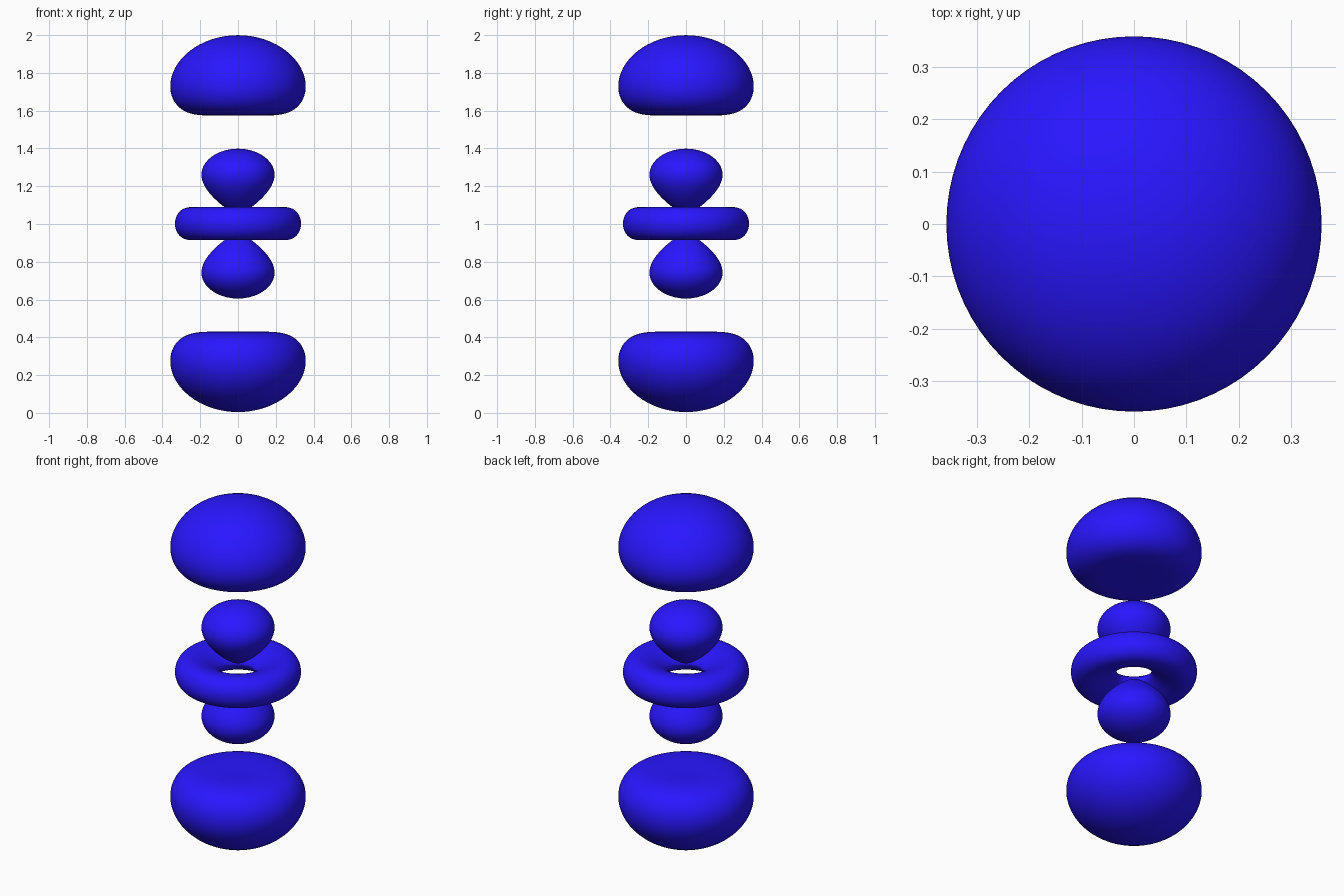
import bpy, bmesh, math

if "Cube" in bpy.data.objects:
    bpy.data.objects.remove(bpy.data.objects["Cube"])

# Surface of constant density: f(p) * (3cos^2 - 1)/2 = +-LEVEL, revolved about z
SCALE, LEVEL, CENTRE = 12.82, 1.855, 1.002
STEPS, SEGMENTS = 36, 72
PEAK_IN, PEAK_OUT = 6 - math.sqrt(12), 6 + math.sqrt(12)

blue = bpy.data.materials.new("blue")
blue.diffuse_color = (0.022, 0.008, 1.0, 1)
blue.use_nodes = True
blue.node_tree.nodes["Principled BSDF"].inputs["Base Color"].default_value = blue.diffuse_color


def f(p):
    return p * p * abs(6 - p) * math.exp(-p / 2)


def root(low, high, level):
    """Bisect from a point below the level to a point above it."""
    for _ in range(60):
        mid = (low + high) / 2
        if f(mid) < level:
            low = mid
        else:
            high = mid
    return high


def half_profile(start, end, cos_squared):
    """Points (radius, height), denser towards both ends."""
    pts = []
    for i in range(STEPS + 1):
        p = start + (end - start) * (1 - math.cos(math.pi * i / STEPS)) / 2
        c2 = min(1, max(0, cos_squared(f(p))))
        if i in (0, STEPS):
            c2 = round(c2)
        r = p / SCALE
        pts.append((r * math.sqrt(1 - c2), r * math.sqrt(c2)))
    return pts


def lathe(name, pts, closed=False, side=1):
    bm = bmesh.new()
    vs = [bm.verts.new((r, 0, side * z)) for r, z in pts]
    edges = [bm.edges.new(pair) for pair in zip(vs, vs[1:])]
    if closed:
        edges.append(bm.edges.new((vs[-1], vs[0])))
    bmesh.ops.spin(bm, geom=vs + edges, cent=(0, 0, 0), axis=(0, 0, 1),
                   angle=math.tau, steps=SEGMENTS, use_duplicate=False)
    bmesh.ops.remove_doubles(bm, verts=bm.verts[:], dist=1e-5)
    bmesh.ops.recalc_face_normals(bm, faces=bm.faces[:])
    for face in bm.faces:
        face.smooth = True
    mesh = bpy.data.meshes.new(name)
    bm.to_mesh(mesh)
    bm.free()
    mesh.materials.append(blue)
    obj = bpy.data.objects.new(name, mesh)
    obj.location.z = CENTRE
    bpy.context.collection.objects.link(obj)


def on_axis(v):
    return (2 * LEVEL / v + 1) / 3


def on_equator(v):
    return (1 - 2 * LEVEL / v) / 3


# Inner teardrops and outer domes, above and below the centre
inner = half_profile(root(0, PEAK_IN, LEVEL), root(6, PEAK_IN, LEVEL), on_axis)
outer = half_profile(root(6, PEAK_OUT, LEVEL), root(20, PEAK_OUT, LEVEL), on_axis)
for label, side in (("upper", 1), ("lower", -1)):
    lathe(label + "_inner_lobe", inner, side=side)
    lathe(label + "_outer_lobe", outer, side=side)

# Ring around the middle
ring = half_profile(root(0, PEAK_IN, 2 * LEVEL), root(6, PEAK_IN, 2 * LEVEL), on_equator)
ring += [(r, -z) for r, z in ring[-2:0:-1]]
lathe("middle_ring", ring, closed=True)
